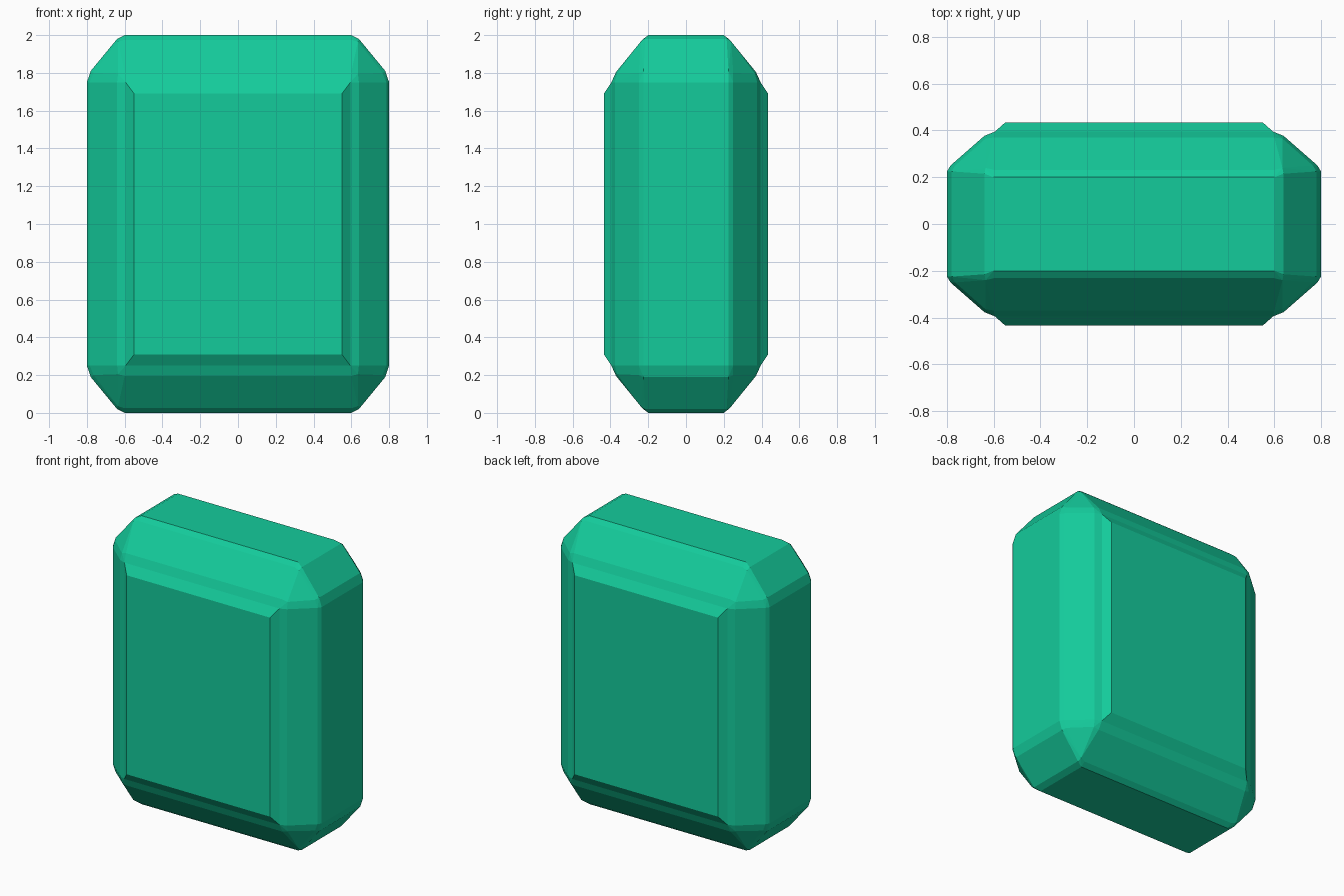
import bpy, bmesh
from math import radians

if "Cube" in bpy.data.objects:
    bpy.data.objects.remove(bpy.data.objects["Cube"])

# One octant of the cut stone, z measured from its middle
octant = [
    # top facet rim and front slope
    (0.20, 0.15, 1.0), (0.40, 0.17, 1.0), (0.60, 0.20, 1.0),
    (0.60, 0.232, 0.975), (0.60, 0.37, 0.805), (0.595, 0.395, 0.75),
    # side facet rim and slope
    (0.80, 0.15, 0.20), (0.80, 0.18, 0.48), (0.80, 0.225, 0.75),
    (0.785, 0.25, 0.75), (0.64, 0.377, 0.75),
    # chamfered corner
    (0.64, 0.215, 0.98), (0.78, 0.225, 0.81),
    (0.635, 0.24, 0.965), (0.765, 0.25, 0.80), (0.635, 0.365, 0.795),
]

bm = bmesh.new()
for x, y, z in octant:
    for sx in (-1, 1):
        for sy in (-1, 1):
            for sz in (-1, 1):
                bm.verts.new((sx * x, sy * y, sz * z + 1.0))
bmesh.ops.convex_hull(bm, input=bm.verts[:])
bmesh.ops.delete(bm, geom=[v for v in bm.verts if not v.link_faces], context='VERTS')
bmesh.ops.dissolve_limit(bm, angle_limit=radians(0.5), verts=bm.verts[:], edges=bm.edges[:])
bmesh.ops.recalc_face_normals(bm, faces=bm.faces[:])

# Raised flat tables on front and back
tables = [f for f in bm.faces if abs(f.normal.y) > 0.999]
for f in tables:
    bmesh.ops.inset_individual(bm, faces=[f], thickness=0.05)
    side = 1 if f.normal.y > 0 else -1
    for v in f.verts:
        v.co = (0.55 if v.co.x > 0 else -0.55, side * 0.435,
                1.69 if v.co.z > 1 else 0.31)

mesh = bpy.data.meshes.new("gemstone")
bm.to_mesh(mesh)
bm.free()
gem = bpy.data.objects.new("gemstone", mesh)
bpy.context.collection.objects.link(gem)

mat = bpy.data.materials.new("green")
mat.diffuse_color = (0.007, 0.60, 0.33, 1)
mat.use_nodes = True
mat.node_tree.nodes["Principled BSDF"].inputs["Base Color"].default_value = mat.diffuse_color
mesh.materials.append(mat)
